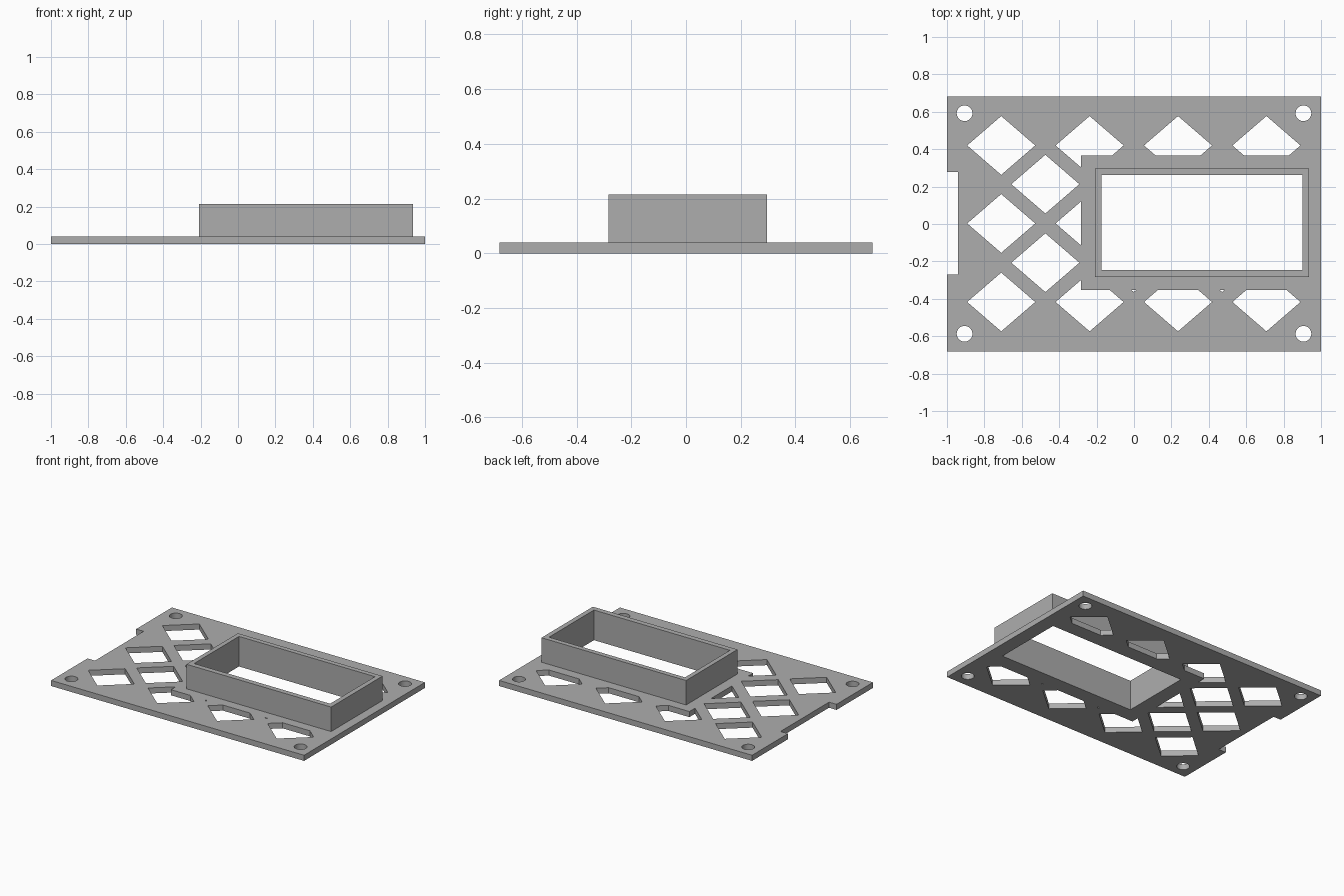
import bpy, bmesh, math

if "Cube" in bpy.data.objects:
    bpy.data.objects.remove(bpy.data.objects["Cube"])

grey = bpy.data.materials.new("light_grey")
grey.diffuse_color = (0.42, 0.42, 0.42, 1)
grey.use_nodes = True
grey.node_tree.nodes["Principled BSDF"].inputs["Base Color"].default_value = grey.diffuse_color


def prisms(name, outlines, z0, z1):
    """One object holding an upright prism for each 2D outline."""
    bm = bmesh.new()
    for pts in outlines:
        face = bm.faces.new([bm.verts.new((x, y, z0)) for x, y in pts])
        ext = bmesh.ops.extrude_face_region(bm, geom=[face], use_keep_orig=True)
        top = [v for v in ext["geom"] if isinstance(v, bmesh.types.BMVert)]
        bmesh.ops.translate(bm, verts=top, vec=(0, 0, z1 - z0))
    bmesh.ops.recalc_face_normals(bm, faces=bm.faces[:])
    mesh = bpy.data.meshes.new(name)
    bm.to_mesh(mesh)
    bm.free()
    mesh.materials.append(grey)
    obj = bpy.data.objects.new(name, mesh)
    bpy.context.collection.objects.link(obj)
    return obj


def rect(x0, x1, y0, y1):
    return [(x0, y0), (x1, y0), (x1, y1), (x0, y1)]


def diamond(x, y, w=0.182, h=0.157):
    return [(x - w, y), (x, y - h), (x + w, y), (x, y + h)]


def circle(x, y, r=0.042, n=32):
    return [(x + r * math.cos(2 * math.pi * i / n),
             y + r * math.sin(2 * math.pi * i / n)) for i in range(n)]


def combine(target, other, operation):
    """Apply a boolean and remove the helper."""
    mod = target.modifiers.new(operation, 'BOOLEAN')
    mod.object, mod.operation, mod.solver = other, operation, 'EXACT'
    bpy.context.view_layer.objects.active = target
    bpy.ops.object.modifier_apply(modifier=mod.name)
    bpy.data.objects.remove(other)


# Flat base plate and the raised block that becomes the frame
plate = prisms("panel_with_frame", [rect(-1, 1, -0.682, 0.682)], 0, 0.04)
combine(plate, prisms("frame_block", [rect(-0.208, 0.935, -0.284, 0.296)], 0.02, 0.215), 'UNION')

# Diamond lattice, kept clear of the solid border around the frame
step = 0.4727
centres = [(-0.71 + step * i, y) for i in range(4) for y in (0.42, -0.417)]
centres += [(-0.71, 0.003), (-0.71 + step, 0.003), (-0.474, 0.213)]
centres += [(-0.474 + step * i, -0.207) for i in range(3)]
lattice = prisms("lattice_cutter", [diamond(x, y) for x, y in centres], -0.1, 0.14)
combine(lattice, prisms("frame_border", [rect(-0.283, 0.96, -0.353, 0.366)], -0.2, 0.2), 'DIFFERENCE')
combine(plate, lattice, 'DIFFERENCE')

# Window through the frame, left edge notch and corner screw holes
openings = [rect(-0.175, 0.9, -0.246, 0.261), rect(-1.1, -0.941, -0.271, 0.278)]
openings += [circle(x, y) for x in (-0.906, 0.906) for y in (-0.587, 0.592)]
combine(plate, prisms("opening_cutter", openings, -0.1, 0.4), 'DIFFERENCE')

# Round hole walls are smooth, all corners stay sharp
bpy.ops.object.select_all(action='DESELECT')
plate.select_set(True)
bpy.context.view_layer.objects.active = plate
bpy.ops.object.shade_smooth_by_angle(angle=math.radians(30))
